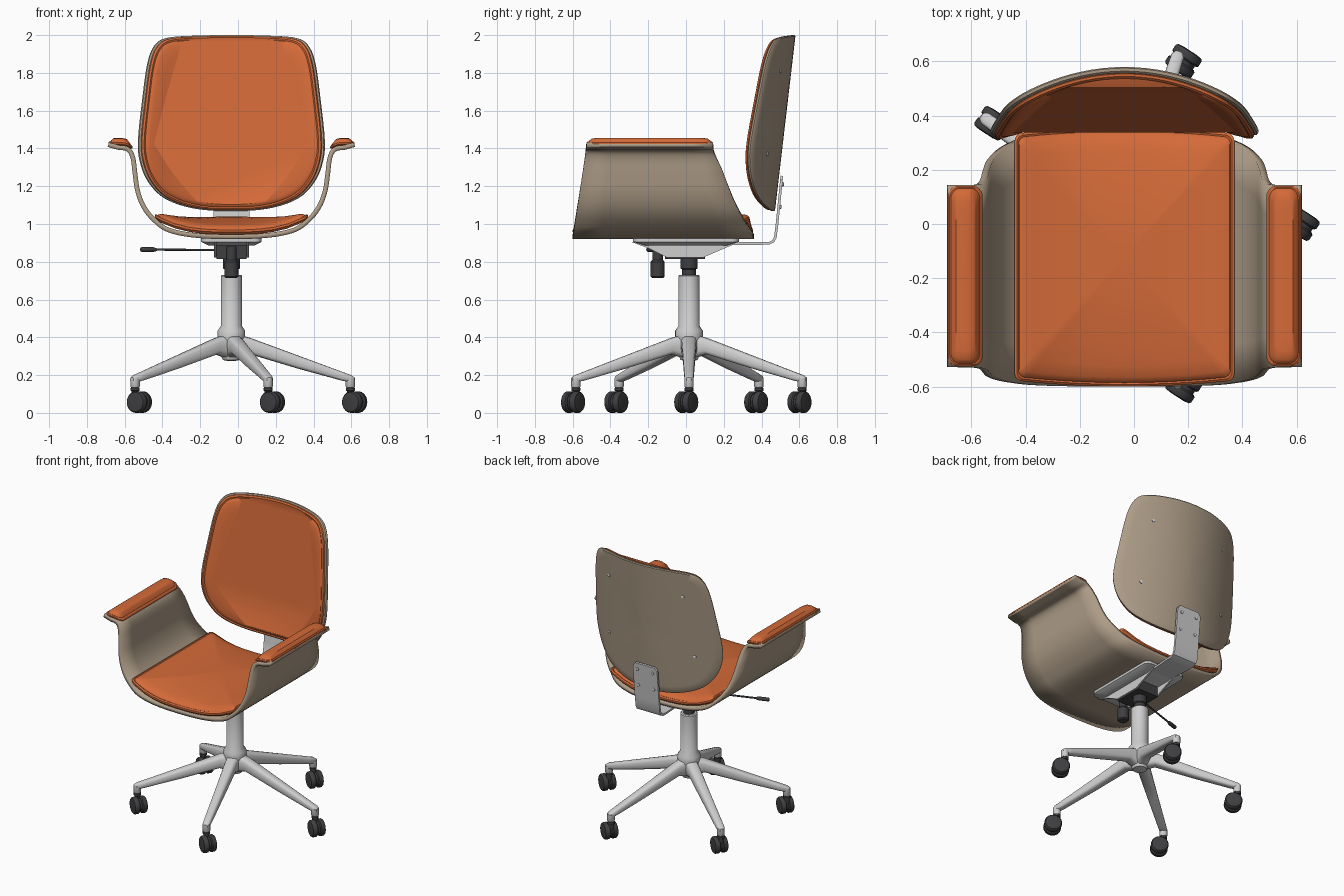
import bpy, bmesh, math
from mathutils import Vector, Matrix

if "Cube" in bpy.data.objects:
    bpy.data.objects.remove(bpy.data.objects["Cube"])

CX, CY = -0.035, 0.016   # axis of the chair


def material(name, rgb):
    m = bpy.data.materials.new(name)
    m.diffuse_color = (*rgb, 1)
    m.use_nodes = True
    m.node_tree.nodes["Principled BSDF"].inputs["Base Color"].default_value = m.diffuse_color
    return m


ORANGE = material("orange leather", (0.66, 0.145, 0.04))
BEIGE = material("beige shell", (0.42, 0.335, 0.245))
METAL = material("light metal", (0.62, 0.62, 0.62))
DARK = material("dark plastic", (0.05, 0.05, 0.054))


def build(name, verts, faces, mat, angle=38):
    me = bpy.data.meshes.new(name)
    me.from_pydata([tuple(v) for v in verts], [], faces)
    bm = bmesh.new()
    bm.from_mesh(me)
    bmesh.ops.recalc_face_normals(bm, faces=bm.faces)
    bm.to_mesh(me)
    bm.free()
    me.materials.append(mat)
    me.shade_smooth()
    me.set_sharp_from_angle(angle=math.radians(angle))
    ob = bpy.data.objects.new(name, me)
    bpy.context.collection.objects.link(ob)
    return ob


def loft(name, rings, mat, angle=38):
    """Skin a list of equal closed rings and cap both ends."""
    n = len(rings[0])
    verts = [v for r in rings for v in r]
    faces = [(k * n + i, k * n + (i + 1) % n, (k + 1) * n + (i + 1) % n, (k + 1) * n + i)
             for k in range(len(rings) - 1) for i in range(n)]
    faces += [tuple(range(n)), tuple(range(len(verts) - n, len(verts)))]
    return build(name, verts, faces, mat, angle)


def lathe(name, prof, mat, loc, axis=(0, 0, 1), n=32):
    m = Matrix.Translation(loc) @ Vector(axis).to_track_quat('Z', 'Y').to_matrix().to_4x4()
    rings = [[m @ Vector((r * math.cos(2 * math.pi * i / n), r * math.sin(2 * math.pi * i / n), z))
              for i in range(n)] for r, z in prof]
    return loft(name, rings, mat)


def box(name, x, y, z, mat):
    rings = [[(a, y[0], c), (a, y[1], c), (a, y[1], d), (a, y[0], d)]
             for a in x for c, d in [z]]
    return loft(name, rings, mat)


def spline(pts, n, closed=False):
    """Catmull-Rom curve through 2D points."""
    P = [Vector(p) for p in pts]
    L = len(P)
    get = (lambda i: P[i % L]) if closed else (lambda i: P[max(0, min(L - 1, i))])
    out = []
    for i in range(L if closed else L - 1):
        a, b, c, d = (get(i + k) for k in (-1, 0, 1, 2))
        for j in range(n):
            t = j / n
            out.append(0.5 * (2 * b + (c - a) * t + (2 * a - 5 * b + 4 * c - d) * t * t
                              + (3 * b - a - 3 * c + d) * t ** 3))
    return out if closed else out + [P[-1]]


def rounded_rect(hu, hv, r, n=8):
    pts = []
    corners = [(hu - r, hv - r), (r - hu, hv - r), (r - hu, r - hv), (hu - r, r - hv)]
    for k, (u, v) in enumerate(corners):
        arc = [Vector((u + r * math.cos((k + i / n) * math.pi / 2),
                       v + r * math.sin((k + i / n) * math.pi / 2))) for i in range(n + 1)]
        nu, nv = corners[(k + 1) % 4]
        a = (k + 1) * math.pi / 2
        nxt = Vector((nu + r * math.cos(a), nv + r * math.sin(a)))
        pts += arc + [arc[-1].lerp(nxt, i / 10) for i in range(1, 10)]
    return pts


def cushion(name, outline, rings, surf, mat):
    """Rings (inset, scale, height) of an outline laid on a curved surface."""
    us, vs = [p[0] for p in outline], [p[1] for p in outline]
    cu, cv = (max(us) + min(us)) / 2, (max(vs) + min(vs)) / 2
    hu, hv = (max(us) - min(us)) / 2, (max(vs) - min(vs)) / 2
    return loft(name, [[surf(cu + (u - cu) * (1 - ins / hu) * t, cv + (v - cv) * (1 - ins / hv) * t, d)
                        for u, v in outline] for ins, t, d in rings], mat)


INNER = (0.9, 0.75, 0.55, 0.35, 0.15, 0.02)

# seat shell: bent sheet with arm flanges
half = [(0.655, 1.408), (0.60, 1.393), (0.555, 1.385), (0.533, 1.345), (0.522, 1.26), (0.508, 1.17),
        (0.475, 1.085), (0.42, 1.015), (0.34, 0.958), (0.2, 0.928)]
prof = spline([(-u, z) for u, z in half] + [(0, 0.92)] + half[::-1], 5)
back_edge = [(0.9, 0.368), (0.93, 0.355), (1.0, 0.31), (1.13, 0.25), (1.29, 0.19), (1.38, 0.145), (1.5, 0.14)]


def back_y(z):
    for (z0, y0), (z1, y1) in zip(back_edge, back_edge[1:]):
        if z <= z1:
            return y0 + (y1 - y0) * (z - z0) / (z1 - z0)


NY = 6
verts, faces = [], []
for i, (u, z) in enumerate(prof):
    y0, y1 = -0.6 + 0.15 * (z - 0.92), back_y(z)
    verts += [(CX + u, y0 + (y1 - y0) * j / NY, z) for j in range(NY + 1)]
    if i:
        faces += [((i - 1) * (NY + 1) + j, i * (NY + 1) + j, i * (NY + 1) + j + 1, (i - 1) * (NY + 1) + j + 1)
                  for j in range(NY)]
shell = build("seat_shell", verts, faces, BEIGE)
if shell.data.polygons[len(faces) // 2].normal.z < 0:
    shell.data.flip_normals()
sol = shell.modifiers.new("thickness", 'SOLIDIFY')
sol.thickness, sol.offset = 0.025, 1

# seat cushion
outline = [(u, v * (1 + 0.05 * (1 - (u / 0.405) ** 2)) - 0.122) for u, v in rounded_rect(0.405, 0.455, 0.025)]
cushion("seat_cushion", outline,
        [(0.03, 0.5, 0), (0.012, 1, 0), (0, 1, 0.012), (0, 1, 0.024), (0.008, 1, 0.031), (0.014, 1, 0.029),
         (0.018, 1, 0.036), (0.035, 1, 0.048)] + [(0.035, t, 0.05 + 0.045 * (1 - t * t)) for t in INNER],
        lambda u, y, d: (CX + u, y, 0.945 + 1.2 * abs(u) ** 3 + d), ORANGE)

# arm pads draped over the flanges
for side, label in ((-1, "left"), (1, "right")):
    cushion(label + "_arm_pad", [(u + 0.587, v - 0.192) for u, v in rounded_rect(0.064, 0.333, 0.04)],
            [(0.02, 0.5, 0), (0.008, 1, 0), (0, 1, 0.008), (0, 1, 0.016), (0.006, 1, 0.021), (0.010, 1, 0.020),
             (0.013, 1, 0.026), (0.026, 1, 0.036)] + [(0.026, t, 0.040) for t in INNER],
            lambda u, y, d: (CX + side * u, y, 1.416 - 5 * max(0, 0.59 - u) ** 2 + d), ORANGE)


# backrest: curved shell plus pad
def back_surf(u, z, d):
    n = math.hypot(1.34 * u, 1)
    return (CX + u - 1.34 * u / n * d, 0.47 + 0.117 * (z - 1.06) - 0.67 * u * u - d / n, z)


half = [(0.2, 1.997), (0.345, 1.985), (0.41, 1.945), (0.448, 1.85), (0.475, 1.66), (0.497, 1.45),
        (0.489, 1.335), (0.445, 1.225), (0.355, 1.135), (0.2, 1.082)]
outline = spline([(0, 2.0)] + half + [(0, 1.068)] + [(-u, z) for u, z in half[::-1]], 5, True)
cushion("backrest_shell", outline,
        [(0, t, 0) for t in INNER[::-1]] + [(0.006, 1, 0), (0, 1, 0.005), (0, 1, 0.016), (0.006, 1, 0.022)]
        + [(0.006, t, 0.022) for t in INNER], back_surf, BEIGE)
cushion("backrest_pad", outline,
        [(0.014, 1, 0.021), (0.005, 1, 0.026), (0.005, 1, 0.035), (0.013, 1, 0.042), (0.021, 1, 0.040),
         (0.025, 1, 0.045), (0.04, 1, 0.052)] + [(0.04, t, 0.055) for t in INNER], back_surf, ORANGE)

# screws on the backrest shell
for u, z in ((0.29, 1.81), (0.335, 1.37)):
    for s in (-1, 1):
        p = back_surf(s * u, z, 0)
        lathe("backrest_screw", [(0.011, -0.004), (0.011, 0.003), (0.006, 0.006)], METAL, p,
              (s * 1.34 * u, 1, 0), 12)

# back bracket: bent flat strip
path = [(0.1, 0.897, 0.08), (0.25, 0.897, 0.085), (0.40, 0.897, 0.095), (0.44, 0.898, 0.095), (0.462, 0.908, 0.095),
        (0.473, 0.93, 0.095), (0.482, 1.0, 0.095), (0.505, 1.232, 0.095), (0.508, 1.255, 0.075)]
rings = []
for i, (y, z, w) in enumerate(path):
    a, b = path[max(0, i - 1)], path[min(len(path) - 1, i + 1)]
    t = Vector((b[0] - a[0], b[1] - a[1])).normalized() * 0.007
    rings.append([(CX + s * w, y - k * t[1], z + k * t[0]) for s, k in ((-1, -1), (1, -1), (1, 1), (-1, 1))])
loft("back_bracket", rings, METAL, 30)
for s in (-1, 1):
    for y, z in ((0.499, 1.09), (0.512, 1.21)):
        lathe("bracket_screw", [(0.011, -0.01), (0.011, 0.004), (0.006, 0.007)], METAL, (CX + s * 0.06, y, z),
              (0, 1, -0.1), 12)

# tilt mechanism under the seat
loft("mount_plate", [[(CX + u * w, v * w + 0.0, z) for u, v in rounded_rect(0.16, 0.28, 0.04)]
                     for z, w in ((0.922, 1), (0.905, 1), (0.885, 0.75))], METAL)
cheek = [(-0.29, 0.905), (-0.19, 0.868), (-0.1, 0.822), (0.09, 0.822), (0.26, 0.895), (0.26, 0.91)]
for s in (-1, 1):
    loft("mechanism_cheek", [[(CX + s * x, y, z) for y, z in cheek] for x in (0.08, 0.092)], METAL)
box("mechanism_body", (CX - 0.08, CX + 0.08), (-0.11, 0.1), (0.815, 0.9), DARK)
lathe("tension_knob", [(0.03, 0.715), (0.037, 0.722), (0.037, 0.80), (0.028, 0.81), (0.028, 0.88)], DARK,
      (CX, -0.15, 0), n=20)

# height lever
tip = Vector((-0.515, -0.2, 0.865))
root = Vector((-0.1, -0.06, 0.862))
arm = tip - root
lathe("lever_rod", [(0.006, 0), (0.006, arm.length - 0.05)], DARK, root, arm, 10)
lathe("lever_handle", [(0.007, -0.09), (0.013, -0.07), (0.013, -0.005), (0.009, 0)], DARK, tip, arm, 14)

# gas spring, column and hub
lathe("gas_spring", [(0.037, 0.70), (0.037, 0.76), (0.045, 0.765), (0.045, 0.83)], DARK, (CX, CY, 0))
lathe("column_and_hub", [(0.02, 0.275), (0.045, 0.28), (0.058, 0.31), (0.073, 0.395), (0.073, 0.435),
                         (0.056, 0.46), (0.056, 0.726), (0.05, 0.731)], METAL, (CX, CY, 0))

# five legs with twin-wheel casters
legs = [(0.02, 0.42, 0.285, 0.045), (0.1, 0.397, 0.31, 0.04), (0.35, 0.305, 0.235, 0.032),
        (0.58, 0.22, 0.172, 0.026), (0.635, 0.2, 0.16, 0.024), (0.652, 0.188, 0.165, 0.014)]
axle = Vector((0.545, 0.84, 0)).normalized()
trail = Vector((axle.y, -axle.x, 0)) * 0.027


def power(c):
    return math.copysign(abs(c) ** 0.65, c)


for k in range(5):
    a = k * 2 * math.pi / 5
    d, side = Vector((math.cos(a), math.sin(a), 0)), Vector((-math.sin(a), math.cos(a), 0))
    hub = Vector((CX, CY, 0))
    rings = [[hub + d * r + side * w * power(math.cos(i * math.pi / 8))
              + Vector((0, 0, (t + b) / 2 + (t - b) / 2 * power(math.sin(i * math.pi / 8)))) for i in range(16)]
             for r, t, b, w in legs]
    loft("leg", rings, METAL, 50)
    foot = hub + d * 0.63
    lathe("leg_socket", [(0.022, 0.135), (0.025, 0.14), (0.025, 0.185)], METAL, foot, n=20)
    lathe("caster_stem", [(0.019, 0.07), (0.019, 0.115), (0.024, 0.118), (0.024, 0.132), (0.012, 0.138)],
          DARK, foot, n=16)
    centre = foot + trail + Vector((0, 0, 0.057))
    lathe("caster_hood", [(0.046, -0.009), (0.046, 0.009)], DARK, centre, axle, 24)
    for s in (-1, 1):
        lathe("caster_wheel", [(0.05, 0.007), (0.057, 0.013), (0.057, 0.035), (0.051, 0.043), (0.03, 0.046)],
              DARK, centre, axle * s, 28)
